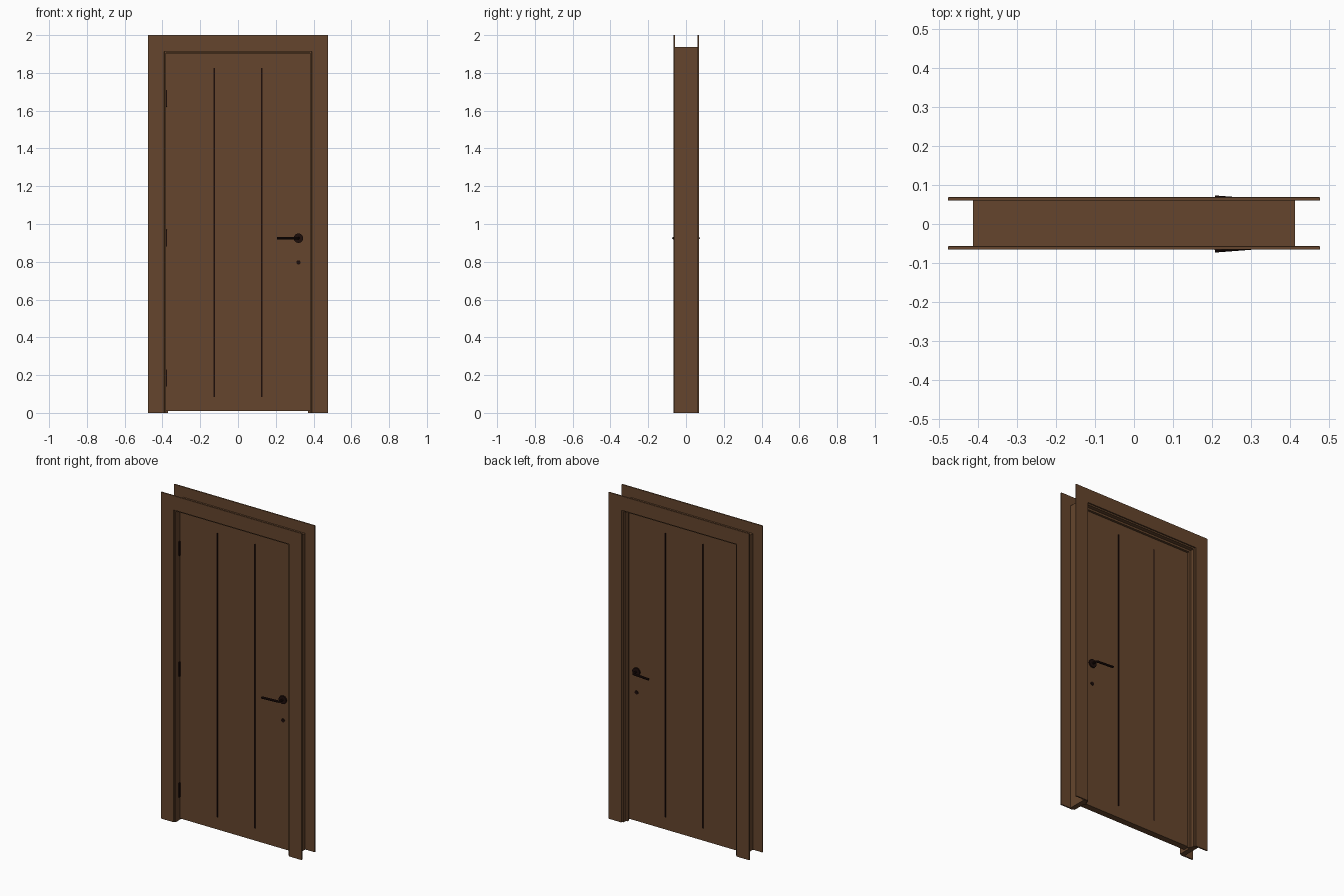
import bpy, bmesh, math
from mathutils import Matrix

if "Cube" in bpy.data.objects:
    bpy.data.objects.remove(bpy.data.objects["Cube"])


def material(name, rgb):
    m = bpy.data.materials.new(name)
    m.diffuse_color = (*rgb, 1)
    m.use_nodes = True
    m.node_tree.nodes["Principled BSDF"].inputs["Base Color"].default_value = m.diffuse_color
    return m


WOOD = material("brown_wood", (0.130, 0.060, 0.026))
DARK = material("dark_metal", (0.012, 0.004, 0.003))


def finish(bm, name, mat, bevel=0.0, smooth=False):
    bmesh.ops.recalc_face_normals(bm, faces=bm.faces[:])
    me = bpy.data.meshes.new(name)
    bm.to_mesh(me)
    bm.free()
    ob = bpy.data.objects.new(name, me)
    bpy.context.collection.objects.link(ob)
    me.materials.append(mat)
    if bevel:
        mod = ob.modifiers.new("soft_edges", 'BEVEL')
        mod.width, mod.segments = bevel, 2
    if smooth:
        bpy.ops.object.select_all(action='DESELECT')
        ob.select_set(True)
        bpy.context.view_layer.objects.active = ob
        bpy.ops.object.shade_smooth_by_angle()
    return ob


def box(name, x, y, z, mat, bevel=0.0):
    """Box from (min, max) ranges."""
    bm = bmesh.new()
    bmesh.ops.create_cube(bm, size=1)
    for v in bm.verts:
        for i, (a, b) in enumerate((x, y, z)):
            v.co[i] = (a + b) / 2 + v.co[i] * (b - a)
    return finish(bm, name, mat, bevel)


def surround(name, outer, inner, y0, y1, bevel=0.0):
    """Three-sided frame, open at the floor; outer and inner are (half width, height)."""
    (ox, oz), (ix, iz) = outer, inner
    outline = [(-ox, 0), (-ox, oz), (ox, oz), (ox, 0),
               (ix, 0), (ix, iz), (-ix, iz), (-ix, 0)]
    bm = bmesh.new()
    face = bm.faces.new([bm.verts.new((x, y0, z)) for x, z in outline])
    new = bmesh.ops.extrude_face_region(bm, geom=[face])["geom"]
    bmesh.ops.translate(bm, vec=(0, y1 - y0, 0),
                        verts=[g for g in new if isinstance(g, bmesh.types.BMVert)])
    return finish(bm, name, WOOD, bevel)


def disc(name, x, z, r, y0, y1, mat):
    """Cylinder lying along y."""
    bm = bmesh.new()
    bmesh.ops.create_cone(bm, cap_ends=True, segments=32, radius1=r, radius2=r,
                          depth=abs(y1 - y0),
                          matrix=Matrix.Translation((x, (y0 + y1) / 2, z))
                          @ Matrix.Rotation(math.pi / 2, 4, 'X'))
    return finish(bm, name, mat, smooth=True)


def rod(name, points, r, mat):
    """Round bar along a path."""
    cu = bpy.data.curves.new(name, 'CURVE')
    cu.dimensions = '3D'
    cu.bevel_depth, cu.bevel_resolution, cu.use_fill_caps = r, 3, True
    sp = cu.splines.new('POLY')
    sp.points.add(len(points) - 1)
    for p, co in zip(sp.points, points):
        p.co = (*co, 1)
    ob = bpy.data.objects.new(name, cu)
    bpy.context.collection.objects.link(ob)
    cu.materials.append(mat)
    bpy.ops.object.select_all(action='DESELECT')
    ob.select_set(True)
    bpy.context.view_layer.objects.active = ob
    bpy.ops.object.convert(target='MESH')
    bpy.ops.object.shade_smooth_by_angle()


# Frame: casings on both wall faces, the lining between them, and the door stop
surround("front_casing", (0.477, 2.0), (0.39, 1.912), -0.066, -0.057, 0.002)
surround("back_casing", (0.477, 2.0), (0.39, 1.912), 0.06, 0.069, 0.002)
surround("frame_lining", (0.413, 1.937), (0.382, 1.904), -0.057, 0.06)
surround("door_stop", (0.385, 1.907), (0.37, 1.892), 0.021, 0.035)

# Door leaf
T = 0.02
box("door_leaf", (-0.38, 0.38), (-T, T), (0.01, 1.902), WOOD)

# Hinges on the front left edge
for z in (0.185, 0.925, 1.665):
    box("hinge", (-0.388, -0.376), (-T - 0.008, -T + 0.003),
        (z - 0.045, z + 0.045), DARK, 0.002)

# Fittings repeated on the front (-1) and back (+1)
for side, s in (("front", -1), ("back", 1)):
    for x in (-0.127, 0.127):
        box(side + "_groove", (x - 0.004, x + 0.004),
            tuple(sorted((s * (T - 0.002), s * (T + 0.0008)))), (0.085, 1.825), DARK)
    disc(side + "_handle_rose", 0.32, 0.925, 0.025, s * (T - 0.001), s * (T + 0.008), DARK)
    disc(side + "_keyhole_cover", 0.32, 0.797, 0.011, s * (T - 0.001), s * (T + 0.004), DARK)
    rod(side + "_lever", [(0.32, s * T, 0.925), (0.32, s * 0.05, 0.925),
                          (0.317, s * 0.056, 0.925), (0.31, s * 0.0585, 0.925),
                          (0.207, s * 0.0665, 0.925)], 0.0068, DARK)
